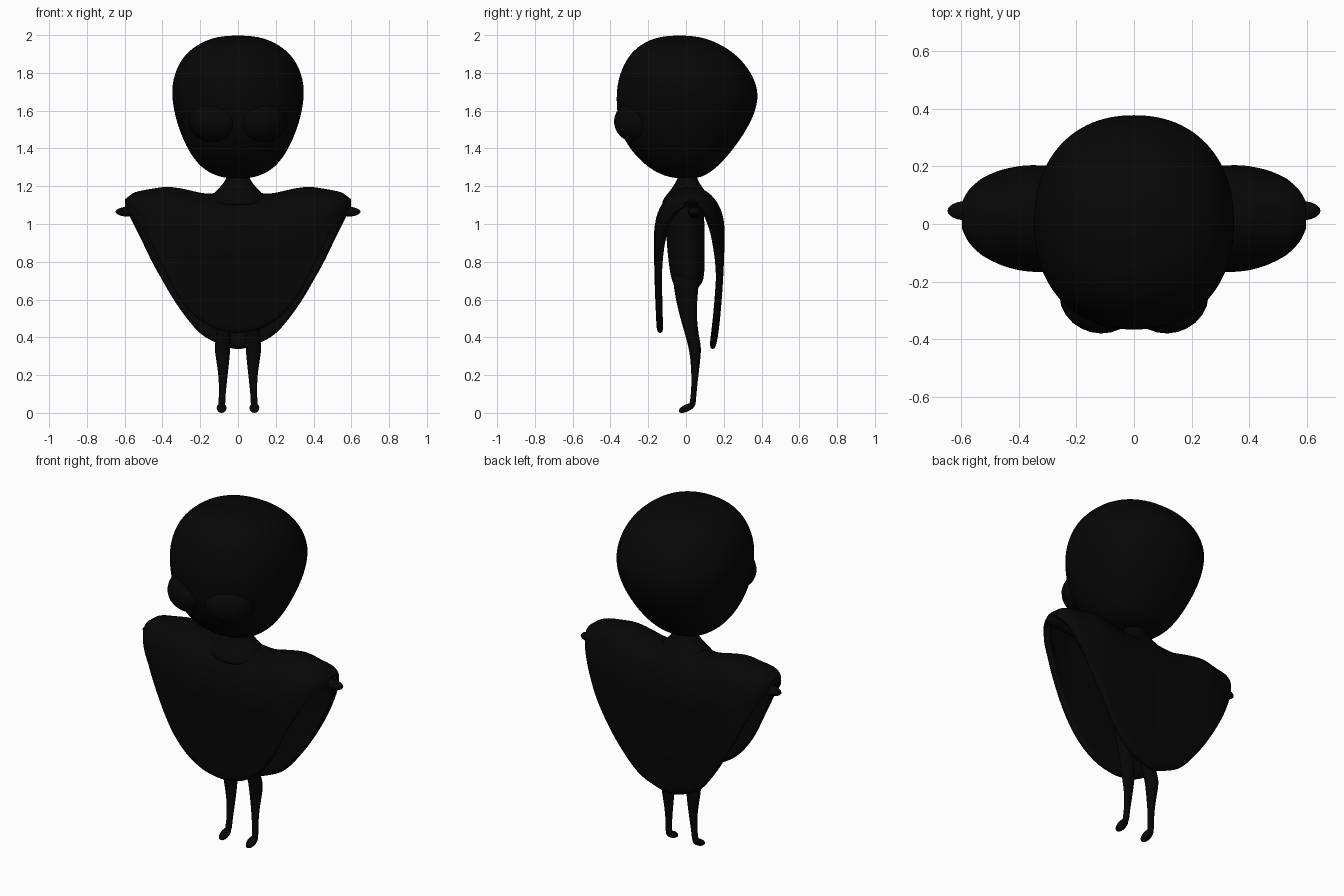
import bpy, bmesh, math
from mathutils import Vector

cube = bpy.data.objects.get("Cube")
if cube:
    bpy.data.objects.remove(cube)

black = bpy.data.materials.new("soft_black")
black.use_nodes = True
tone = (0.002, 0.002, 0.002, 1)
black.diffuse_color = tone
black.node_tree.nodes["Principled BSDF"].inputs["Base Color"].default_value = tone


def finish(name, bm, subdiv=0, thickness=0):
    """Turn a bmesh into a smooth object with optional thickness and subdivision."""
    bmesh.ops.recalc_face_normals(bm, faces=bm.faces)
    mesh = bpy.data.meshes.new(name)
    bm.to_mesh(mesh)
    bm.free()
    mesh.materials.append(black)
    for p in mesh.polygons:
        p.use_smooth = True
    obj = bpy.data.objects.new(name, mesh)
    bpy.context.collection.objects.link(obj)
    if thickness:
        mod = obj.modifiers.new("thickness", "SOLIDIFY")
        mod.thickness = thickness
        mod.offset = -1
    if subdiv:
        mod = obj.modifiers.new("smooth", "SUBSURF")
        mod.levels = mod.render_levels = subdiv
    return obj


def rounded(value, power):
    return math.copysign(abs(value) ** power, value)


def loft(name, rings, sides=16, power=1):
    """Stack horizontal ellipses given as (x, half width, front y, back y, z)."""
    bm = bmesh.new()
    loops = []
    angles = [math.tau * i / sides for i in range(sides)]
    for x, w, front, back, z in rings:
        mid, depth = (front + back) / 2, (back - front) / 2
        loops.append([bm.verts.new((x + w * rounded(math.cos(a), power),
                                    mid + depth * rounded(math.sin(a), power), z))
                      for a in angles])
    for low, high in zip(loops, loops[1:]):
        for i in range(sides):
            j = (i + 1) % sides
            bm.faces.new((low[i], low[j], high[j], high[i]))
    bm.faces.new(loops[0][::-1])
    bm.faces.new(loops[-1])
    return finish(name, bm, 2)


def ellipsoid(name, centre, radii, tilt=(0, 0, 0)):
    bm = bmesh.new()
    bmesh.ops.create_uvsphere(bm, u_segments=24, v_segments=16, radius=1)
    obj = finish(name, bm)
    obj.location, obj.scale, obj.rotation_euler = centre, radii, tilt
    return obj


def sample(points, x):
    """Linear lookup in a short profile."""
    for (a, p), (b, q) in zip(points, points[1:]):
        if x <= b:
            return p + (q - p) * (x - a) / (b - a)
    return points[-1][1]


# Head, fuller at the upper back and narrowing to the chin
loft("head", [
    (0, .06, -.06, .06, 1.239), (0, .16, -.16, .13, 1.27), (0, .235, -.25, .205, 1.34),
    (0, .29, -.33, .285, 1.44), (0, .33, -.362, .352, 1.55), (0, .352, -.372, .388, 1.66),
    (0, .35, -.364, .372, 1.76), (0, .308, -.322, .30, 1.87), (0, .225, -.25, .195, 1.95),
    (0, .10, -.13, .06, 2.0)], 32, .91)

# Neck and hidden torso
loft("neck", [
    (0, .20, -.15, .165, 1.08), (0, .155, -.12, .135, 1.14), (0, .095, -.07, .085, 1.195),
    (0, .062, -.045, .06, 1.24), (0, .06, -.04, .055, 1.27)])
loft("torso", [
    (0, .08, -.05, .06, .65), (0, .13, -.08, .10, .70), (0, .13, -.095, .10, .80),
    (0, .13, -.11, .10, .95), (0, .14, -.10, .10, 1.06), (0, .12, -.07, .08, 1.14)])

# Poncho: arched cross-sections draped from shoulder to shoulder
top = [(0, 1.18), (.17, 1.16), (.27, 1.185), (.37, 1.203), (.48, 1.185), (.55, 1.17), (.6, 1.13)]
front_hem = [(0, .415), (.13, .44), (.25, .52), (.33, .63), (.42, .82), (.5, .97), (.6, 1.09)]
back_hem = [(0, .325), (.1, .36), (.2, .405), (.32, .56), (.45, .78), (.54, .97), (.6, 1.09)]
front_y = [(0, -.17), (.37, -.167), (.45, -.15), (.53, -.11), (.58, -.06), (.6, -.01)]
back_y = [(0, .2), (.38, .205), (.46, .19), (.53, .16), (.58, .115), (.6, .07)]


def half_section(x, hem, side, lean):
    """Points from the hem up to the ridge on one side."""
    peak, low, edge = sample(top, x), sample(hem, x), sample(side, x)
    ridge = .03
    drop = min(.22, (peak - low) * .6)
    shoulder = peak - drop
    pts = []
    for i in range(10):
        z = low + (shoulder - low) * i / 10
        pts.append(Vector((x, edge - lean * ((shoulder - z) / .6) ** 2, z)))
    for i in range(7):
        a = math.pi / 2 * i / 6
        pts.append(Vector((x, ridge + (edge - ridge) * math.cos(a), shoulder + drop * math.sin(a))))
    return pts


bm = bmesh.new()
steps = 16
columns = []
for i in range(-steps, steps + 1):
    x = .6 * math.sin(math.pi / 2 * i / steps)
    a = half_section(abs(x), front_hem, front_y, -.02)
    b = half_section(abs(x), back_hem, back_y, .04)
    columns.append([bm.verts.new((x, p.y, p.z)) for p in a + b[-2::-1]])
for c, d in zip(columns, columns[1:]):
    for i in range(len(c) - 1):
        bm.faces.new((c[i], d[i], d[i + 1], c[i + 1]))
bmesh.ops.recalc_face_normals(bm, faces=bm.faces)
ridge_faces = [f for f in bm.faces if f.calc_center_median().z > 1.15]
# The open sheet must face outward before it is thickened inward
flip = sum(f.normal.z for f in ridge_faces) < 0
poncho = finish("poncho", bm, 1, .035)
if flip:
    poncho.data.flip_normals()

# Paired parts
for s, label in ((1, "left"), (-1, "right")):
    ellipsoid(label + "_eye", (s * .12, -.255, 1.545), (.14, .125, .115), (math.radians(8), 0, s * .25))
    loft(label + "_leg", [
        (s * .087, .022, .012, .052, .03), (s * .084, .016, .026, .053, .08),
        (s * .078, .024, .030, .066, .2), (s * .082, .040, .020, .080, .31),
        (s * .082, .043, .010, .080, .36), (s * .075, .038, -.010, .064, .43),
        (s * .070, .045, -.045, .055, .55), (s * .067, .055, -.070, .070, .68),
        (s * .065, .055, -.070, .070, .75)])
    ellipsoid(label + "_foot", (s * .087, .004, .026), (.026, .046, .019), (math.radians(25), 0, 0))
    ellipsoid(label + "_arm", (s * .33, .045, 1.065), (.29, .035, .035))
    ellipsoid(label + "_hand", (s * .58, .046, 1.065), (.068, .034, .026))
